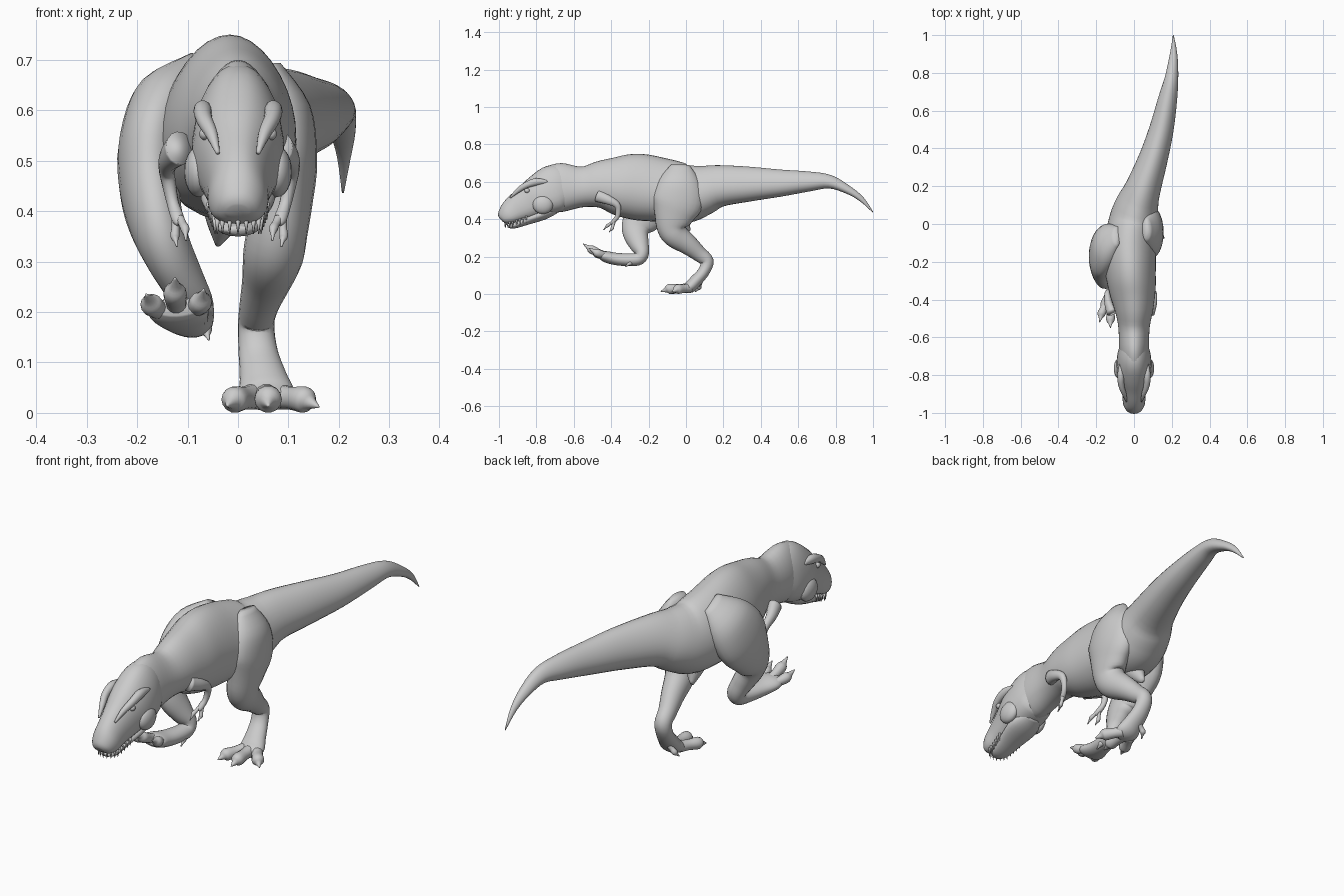
import bpy, bmesh, math
from mathutils import Vector


def add_object(name, bm):
    bmesh.ops.recalc_face_normals(bm, faces=bm.faces)
    for f in bm.faces:
        f.smooth = True
    me = bpy.data.meshes.new(name)
    bm.to_mesh(me)
    bm.free()
    ob = bpy.data.objects.new(name, me)
    bpy.context.collection.objects.link(ob)
    return ob


def smooth_path(st, n):
    """Catmull-Rom through stations (x, y, z, half_width, half_height)."""
    p = [st[0]] + list(st) + [st[-1]]
    out = []
    for i in range(1, len(p) - 2):
        for k in range(n):
            t = k / n
            out.append([0.5 * (2 * b + (c - a) * t + (2 * a - 5 * b + 4 * c - d) * t * t
                        + (3 * b - a - 3 * c + d) * t ** 3)
                        for a, b, c, d in zip(p[i - 1], p[i], p[i + 1], p[i + 2])])
    out.append(list(st[-1]))
    return out


def loft(name, stations, seg=24, n=4, taper=0.0, power=2.0):
    """Skin elliptical rings set square to a smooth path; taper narrows the upper side."""
    pts = smooth_path(stations, n)
    bm = bmesh.new()
    rings = []
    for i, s in enumerate(pts):
        tan = Vector(pts[min(i + 1, len(pts) - 1)][:3]) - Vector(pts[max(i - 1, 0)][:3])
        tan.normalize()
        side = Vector((1, 0, 0)) - tan * tan.x
        side.normalize()
        up = side.cross(tan)
        ring = []
        for k in range(seg):
            a = 2 * math.pi * k / seg
            c, q = math.cos(a), math.sin(a)
            u = math.copysign(abs(c) ** (2 / power), c) * (1 - taper * q)
            v = math.copysign(abs(q) ** (2 / power), q)
            ring.append(bm.verts.new(Vector(s[:3]) + side * u * max(s[3], .001) + up * v * max(s[4], .001)))
        rings.append(ring)
    for r, s in zip(rings, rings[1:]):
        for k in range(seg):
            j = (k + 1) % seg
            bm.faces.new((r[k], r[j], s[j], s[k]))
    bm.faces.new(rings[0])
    bm.faces.new(rings[-1])
    return add_object(name, bm)


def ball(name, loc, size):
    bm = bmesh.new()
    bmesh.ops.create_uvsphere(bm, u_segments=20, v_segments=12, radius=1)
    for v in bm.verts:
        v.co = Vector(loc) + Vector([c * s for c, s in zip(v.co, size)])
    return add_object(name, bm)


def toe(name, a, b, tip, r):
    """Padded toe from a to b that ends in a claw."""
    a, b, tip = Vector(a), Vector(b), Vector(tip)
    m, c = a.lerp(b, .5), b.lerp(tip, .45)
    loft(name, [(*a, r, r), (*m, r * .88, r * .88), (*b, r, r),
                (*c, r * .5, r * .5), (*tip, .002, .002)], seg=14)


# Neck, trunk and tail in one sweep
loft("body", [
    (0, -.73, .565, .07, .12), (0, -.66, .57, .078, .13), (0, -.55, .573, .082, .108),
    (0, -.45, .585, .102, .13), (-.008, -.35, .578, .122, .163), (-.018, -.25, .572, .132, .178),
    (-.022, -.12, .555, .138, .17), (-.005, 0, .538, .13, .158), (.015, .09, .555, .115, .135),
    (.045, .18, .578, .095, .112), (.10, .34, .588, .077, .093), (.145, .5, .593, .064, .073),
    (.178, .66, .602, .05, .053), (.198, .77, .6, .036, .036), (.208, .87, .555, .024, .022),
    (.21, .94, .506, .013, .014), (.208, 1, .437, .002, .002)], seg=32, taper=.16)

# Skull, from snout to nape
loft("head", [
    (0, -.992, .4, .022, .015), (0, -.983, .407, .042, .036), (0, -.955, .425, .057, .058),
    (0, -.91, .455, .061, .076), (0, -.85, .487, .073, .094), (0, -.78, .525, .09, .115),
    (0, -.7, .565, .086, .128), (0, -.64, .58, .07, .105)], seg=28, taper=.2, power=2.3)
loft("lower_jaw", [
    (0, -.952, .362, .02, .007), (0, -.92, .367, .042, .017), (0, -.85, .396, .058, .026),
    (0, -.76, .43, .074, .032), (0, -.7, .46, .05, .03)])

# Cheeks, brows and eyes on both sides
for sx, word in ((-1, "left"), (1, "right")):
    ball(word + "_cheek", (sx * .078, -.765, .478), (.029, .055, .05))
    ball(word + "_eye", (sx * .066, -.85, .553), (.011, .014, .012))
    loft(word + "_brow", [
        (sx * .07, -.74, .6, .008, .008), (sx * .07, -.80, .6, .018, .02),
        (sx * .067, -.855, .582, .016, .017), (sx * .052, -.90, .552, .012, .013),
        (sx * .04, -.94, .515, .004, .004)], seg=14)

# Upper teeth along the lip
bm = bmesh.new()
lip = [(.046 * math.sin(a), -.922 - .045 * math.cos(a), .38)
       for a in [math.radians(d) for d in range(-84, 85, 21)]]
lip += [(s * (.048 + .003 * i), -.905 + .017 * i, .387 + .007 * i) for s in (-1, 1) for i in range(4)]
for x, y, z in lip:
    r = bmesh.ops.create_cone(bm, segments=8, radius1=.001, radius2=.006, depth=.034, cap_ends=True)
    bmesh.ops.translate(bm, verts=r["verts"], vec=(x, y, z - .008))
add_object("teeth", bm)

# Standing leg
loft("right_leg", [
    (.065, -.03, .69, .02, .05), (.08, -.035, .6, .064, .115), (.093, -.045, .5, .064, .138),
    (.088, -.065, .42, .06, .108), (.078, -.075, .36, .06, .083), (.07, -.055, .315, .06, .07),
    (.057, .01, .265, .049, .055), (.042, .07, .215, .039, .042), (.036, .112, .175, .036, .036),
    (.04, .095, .12, .039, .031), (.05, .052, .07, .047, .033), (.056, .02, .038, .056, .033),
    (.058, -.015, .026, .045, .02)])
toe("right_inner_toe", (.03, .01, .032), (-.008, -.075, .026), (-.022, -.115, .014), .026)
toe("right_middle_toe", (.056, .01, .032), (.06, -.09, .027), (.06, -.135, .014), .027)
toe("right_outer_toe", (.08, .02, .032), (.132, -.045, .026), (.16, -.075, .012), .026)
toe("right_spur", (.03, .075, .06), (.008, .07, .035), (-.002, .05, .012), .013)

# Raised leg
loft("left_leg", [
    (-.085, -.06, .69, .02, .05), (-.13, -.10, .61, .075, .115), (-.168, -.155, .52, .07, .138),
    (-.174, -.21, .44, .06, .112), (-.16, -.26, .37, .054, .085), (-.14, -.268, .32, .05, .068),
    (-.112, -.25, .265, .044, .053), (-.09, -.235, .22, .04, .038), (-.086, -.25, .19, .038, .034),
    (-.09, -.295, .183, .04, .034), (-.105, -.37, .187, .047, .033), (-.118, -.43, .2, .06, .03),
    (-.122, -.46, .21, .045, .018)])
toe("left_outer_toe", (-.145, -.41, .195), (-.172, -.475, .215), (-.182, -.52, .235), .022)
toe("left_middle_toe", (-.12, -.42, .2), (-.125, -.505, .238), (-.125, -.55, .268), .023)
toe("left_inner_toe", (-.095, -.41, .197), (-.073, -.475, .22), (-.068, -.52, .245), .022)
toe("left_spur", (-.075, -.28, .18), (-.064, -.3, .165), (-.058, -.325, .145), .013)

# Hip bone bump between the legs
loft("pelvis_bump", [
    (-.01, -.06, .45, .07, .07), (-.028, -.02, .39, .04, .045), (-.04, .015, .335, .006, .01)])

# Small arms with two claws each
for word, sx, dx in (("right", 1, 0), ("left", -1, -.035)):
    def at(x, *rest):
        return (sx * x + dx, *rest)
    loft(word + "_arm", [
        at(.08, -.47, .525, .03, .035), at(.1, -.42, .505, .022, .026), at(.106, -.375, .482, .016, .019),
        at(.102, -.362, .455, .014, .016), at(.094, -.367, .415, .012, .013),
        at(.084, -.39, .385, .013, .011), at(.08, -.4, .375, .008, .006)], seg=14)
    toe(word + "_front_finger", at(.08, -.392, .385), at(.07, -.42, .365), at(.068, -.442, .342), .009)
    toe(word + "_rear_finger", at(.088, -.385, .385), at(.09, -.395, .35), at(.086, -.412, .33), .009)
